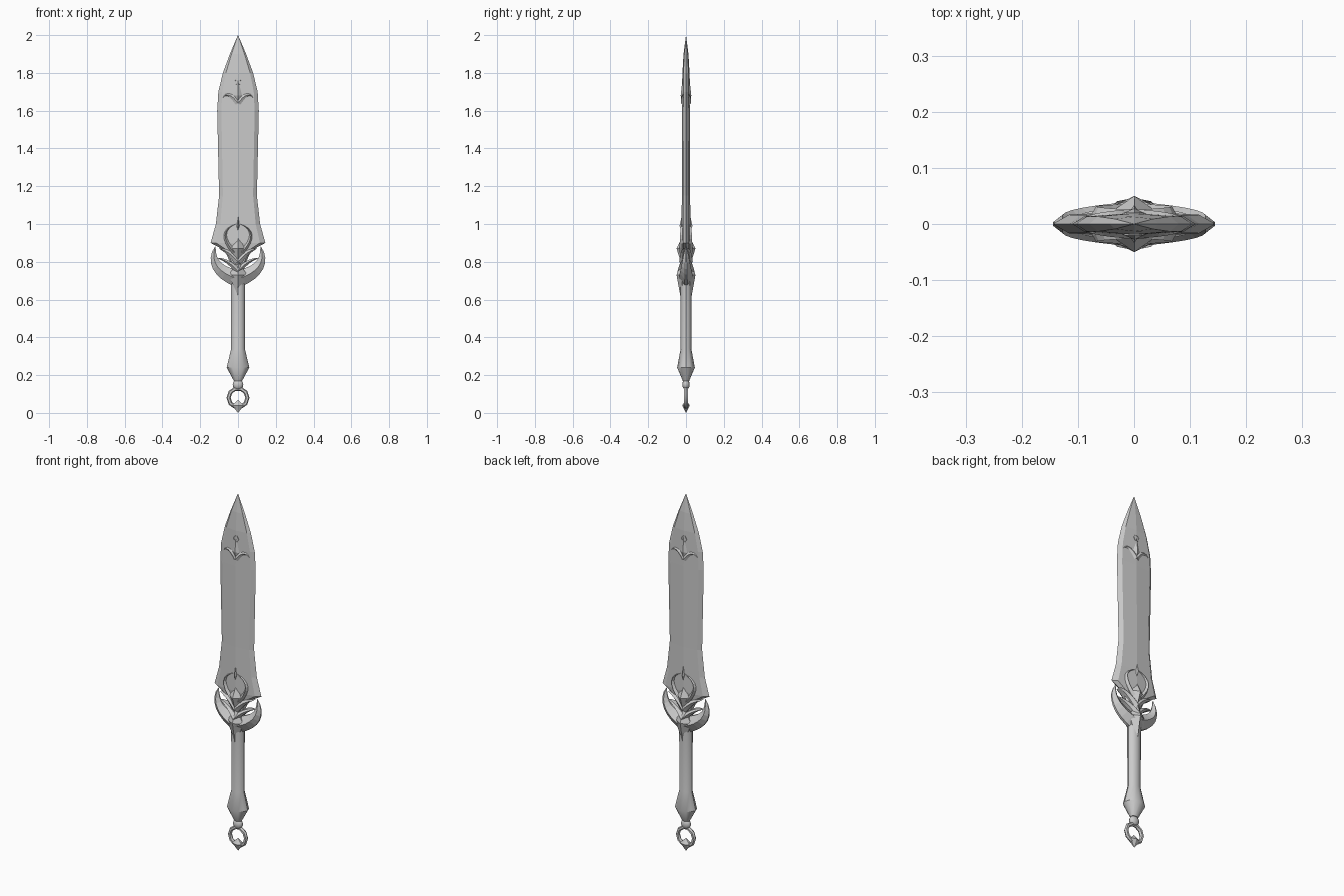
import bpy, bmesh, math
from mathutils import Vector

cube = bpy.data.objects.get("Cube")
if cube:
    bpy.data.objects.remove(cube)

grey = (0.6, 0.6, 0.6, 1)
steel = bpy.data.materials.new("grey_steel")
steel.use_nodes = True
steel.diffuse_color = grey
steel.node_tree.nodes["Principled BSDF"].inputs["Base Color"].default_value = grey

TINY = 0.0005      # width of a sharp tip
INLAY = 0.015      # depth at which ornament tips sink into the blade


def finish(obj, name, smooth=False):
    """Name and colour a part, optionally smoothing its shallow edges."""
    obj.name = obj.data.name = name
    obj.data.materials.append(steel)
    if smooth:
        bpy.ops.object.select_all(action="DESELECT")
        obj.select_set(True)
        bpy.context.view_layer.objects.active = obj
        bpy.ops.object.shade_smooth_by_angle(angle=math.radians(35))


def skin(name, rings, mirror=False, smooth=False):
    """Join successive rings of points and cap both ends."""
    bm = bmesh.new()
    rows = [[bm.verts.new(point) for point in ring] for ring in rings]
    for lower, upper in zip(rows, rows[1:]):
        for i in range(len(lower)):
            bm.faces.new((lower[i - 1], lower[i], upper[i], upper[i - 1]))
    bm.faces.new(rows[0])
    bm.faces.new(rows[-1])
    bmesh.ops.recalc_face_normals(bm, faces=bm.faces)
    mesh = bpy.data.meshes.new(name)
    bm.to_mesh(mesh)
    bm.free()
    obj = bpy.data.objects.new(name, mesh)
    bpy.context.collection.objects.link(obj)
    if mirror:
        obj.modifiers.new("Mirror", "MIRROR").use_mirror_merge = False
    finish(obj, name, smooth)


def ridged(width, side, ridge):
    """Cross-section with a central ridge on the front and back."""
    return ((width, -side), (TINY, -ridge), (-width, -side),
            (-width, side), (TINY, ridge), (width, side))


def horn(name, start, bend, end, width, depth, tip=INLAY, flat=0.6, steps=8):
    """Mirrored pair of curved strips that taper to a point."""
    start, bend, end = Vector(start), Vector(bend), Vector(end)
    rings = []
    for i in range(steps + 1):
        t = i / steps
        near, far = start.lerp(bend, t), bend.lerp(end, t)
        centre = near.lerp(far, t)
        along = (far - near).normalized()
        taper = max((1 - t) ** 0.7, 0.03)
        ridge = tip + (depth - tip) * taper
        rings.append([(centre.x + along.y * s, y, centre.y - along.x * s)
                      for s, y in ridged(width * taper, ridge * flat, ridge)])
    skin(name, rings, mirror=True)


def kite(name, low, middle, high, width, depth, tip=INLAY):
    """Faceted gem, pointed at the top and bottom."""
    rows = ((low, TINY, tip), (middle, width, depth), (high, TINY, tip))
    skin(name, [[(x, y, z) for x, y in ridged(w, d * 0.5, d)] for z, w, d in rows])


def ring(name, z, radius, tube, stretch, sides):
    """Upright ring facing the front."""
    bpy.ops.mesh.primitive_torus_add(
        major_radius=radius, minor_radius=tube, major_segments=sides, minor_segments=6,
        location=(0, 0, z), rotation=(math.pi / 2, 0, 0))
    bpy.context.object.scale.z = stretch
    finish(bpy.context.object, name, smooth=True)


# Blade: outline of height and half width, with a ridge and bevelled edges
outline = ((0.77, 0.03), (0.86, 0.07), (0.9, 0.145), (1, 0.117), (1.15, 0.1),
           (1.6, 0.11), (1.7, 0.104), (1.8, 0.08), (1.9, 0.043), (2, TINY))
blade = []
for z, half in outline:
    ridge = min(0.028 - z * 0.005, half * 0.3)
    bevel, side = half * 0.8, ridge * 0.7
    blade.append([(half, 0, z), (bevel, -side, z), (0, -ridge, z), (-bevel, -side, z),
                  (-half, 0, z), (-bevel, side, z), (0, ridge, z), (bevel, side, z)])
skin("blade", blade)

# Guard: upswept prongs, inner leaves and a faceted centre
horn("guard_prongs", (0, 0.71), (0.16, 0.76), (0.12, 0.88), 0.045, 0.04, tip=TINY, flat=0.2)
horn("guard_leaves", (0, 0.75), (0.05, 0.81), (0.11, 0.82), 0.016, 0.045, tip=TINY)
kite("guard_centre", 0.62, 0.73, 0.8, 0.05, 0.05, tip=0.03)

# Blade root: gem, leaves, heart frame and spike
kite("root_gem", 0.76, 0.87, 0.94, 0.036, 0.05)
horn("root_leaves", (0, 0.8), (0.05, 0.86), (0.1, 0.87), 0.02, 0.036)
horn("heart_frame", (0.02, 0.85), (0.12, 0.96), (0.01, 1), 0.012, 0.035, tip=0.025)
kite("root_spike", 0.94, 0.99, 1.08, 0.011, 0.034)

# Blade point: small kite, curled wings and a loop
kite("point_kite", 1.61, 1.68, 1.8, 0.03, 0.028)
horn("point_wings", (0, 1.64), (0.05, 1.71), (0.08, 1.67), 0.02, 0.027)
ring("point_loop", 1.755, 0.016, 0.004, 6, sides=6)

# Grip: slightly flattened, flaring into the pommel
angles = [math.tau * i / 12 for i in range(12)]
skin("grip", [[(r * math.cos(a), r * math.sin(a) * 0.78, z) for a in angles]
              for z, r in ((0.17, 0.022), (0.24, 0.06), (0.34, 0.036), (0.7, 0.037))],
     smooth=True)

# Pommel: ball, hanging ring and pointed pendant
bpy.ops.mesh.primitive_uv_sphere_add(segments=12, ring_count=8, radius=0.028,
                                     location=(0, 0, 0.15))
bpy.context.object.scale.y = 0.7
finish(bpy.context.object, "pommel_ball", smooth=True)
ring("pommel_ring", 0.08, 0.05, 0.011, 1, sides=10)
kite("pendant", 0, 0.04, 0.07, 0.03, 0.02, tip=TINY)
